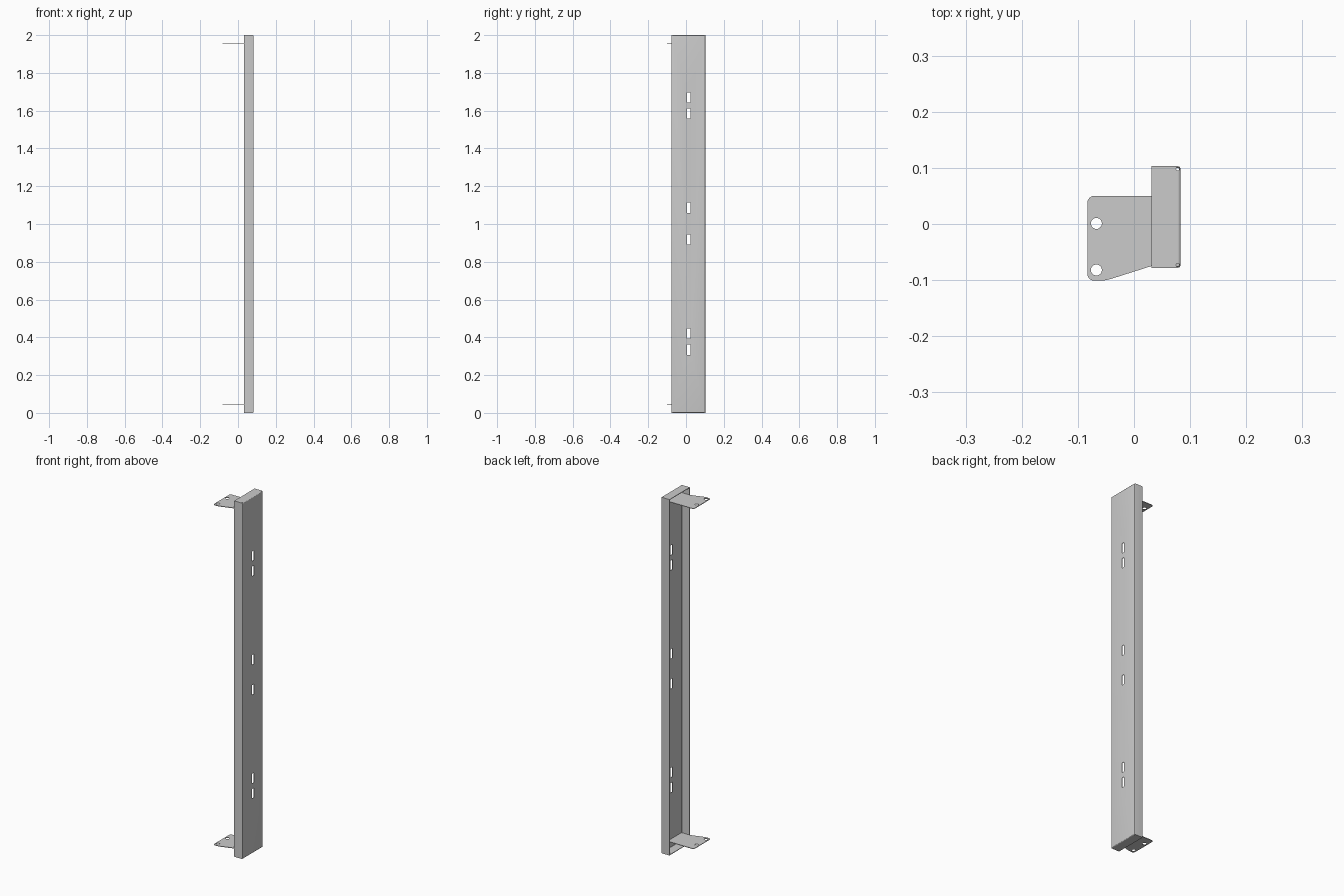
import bpy, bmesh
from mathutils import Matrix, Vector

if "Cube" in bpy.data.objects:
    bpy.data.objects.remove(bpy.data.objects["Cube"])

T = 0.003                                  # sheet thickness
X0, X1, Y0, Y1 = 0.031, 0.083, -0.078, 0.103


def to_object(bm, name):
    bmesh.ops.recalc_face_normals(bm, faces=bm.faces)
    mesh = bpy.data.meshes.new(name)
    bm.to_mesh(mesh)
    bm.free()
    ob = bpy.data.objects.new(name, mesh)
    bpy.context.collection.objects.link(ob)
    return ob


def add_box(bm, centre, size):
    m = Matrix.Translation(centre) @ Matrix.Diagonal((*size, 1))
    return bmesh.ops.create_cube(bm, size=1, matrix=m)["verts"]


def add_pin(bm, centre, radius, depth):
    bmesh.ops.create_cone(bm, cap_ends=True, segments=24, radius1=radius, radius2=radius,
                          depth=depth, matrix=Matrix.Translation(centre))


def cut(ob, bm):
    cutter = to_object(bm, ob.name + "_cutter")
    cutter.hide_render = True
    mod = ob.modifiers.new("holes", "BOOLEAN")
    mod.operation, mod.solver, mod.object = "DIFFERENCE", "EXACT", cutter
    finish(ob)
    bpy.data.objects.remove(cutter)


def finish(ob):
    bpy.ops.object.select_all(action="DESELECT")
    bpy.context.view_layer.objects.active = ob
    ob.select_set(True)
    for mod in list(ob.modifiers):
        bpy.ops.object.modifier_apply(modifier=mod.name)
    bpy.ops.object.shade_smooth_by_angle()


# Folded tray: face plate with four flanges, open towards -x
bm = bmesh.new()
add_box(bm, ((X0 + X1) / 2, (Y0 + Y1) / 2, 1), (X1 - X0, Y1 - Y0, 2))
bm.normal_update()
back = [f for f in bm.faces if f.normal.x < -0.9]
bmesh.ops.delete(bm, geom=back, context="FACES")
bends = [e for e in bm.edges if all(v.co.x > X1 - 0.001 for v in e.verts)]
bmesh.ops.bevel(bm, geom=bends, offset=0.005, segments=4, profile=0.5, affect="EDGES")
# outward normals are needed for an inward wall
tray = to_object(bm, "folded_tray")
c = Vector(((X0 + X1) / 2, (Y0 + Y1) / 2, 1))
front = max(tray.data.polygons, key=lambda p: p.area * (p.center.x > X1 - 0.001))
if front.normal.dot(front.center - c) < 0:
    tray.data.flip_normals()
solid = tray.modifiers.new("sheet", "SOLIDIFY")
solid.thickness, solid.offset = T, -1
solid.use_even_offset = True
finish(tray)

# Slots through the face plate and relief holes at the flange corners
bm = bmesh.new()
for z in (0.335, 0.42, 0.918, 1.087, 1.585, 1.67):
    add_box(bm, (X1, 0.015, z), (0.03, 0.018, 0.055))
for z in (0, 2):
    for y in (Y0 + 0.005, Y1 - 0.005):
        add_pin(bm, (X1 - 0.005, y, z), 0.003, 0.02)
cut(tray, bm)

# Mounting brackets near both ends, reaching into the tray
OUTLINE = [(-0.083, 0.05), (-0.083, -0.101), (-0.051, -0.101), (X0, Y0 + T),
           (X1 - T, Y0 + T), (X1 - T, 0.05)]
for name, z in (("lower_bracket", 0.046), ("upper_bracket", 1.957)):
    bm = bmesh.new()
    vs = [bm.verts.new((x, y, z - T / 2)) for x, y in OUTLINE]
    face = bm.faces.new(vs)
    for v, r in zip(vs[:3], (0.012, 0.012, 0.010)):
        bmesh.ops.bevel(bm, geom=[v], offset=r, segments=6, profile=0.5, affect="VERTICES")
    ext = bmesh.ops.extrude_face_region(bm, geom=bm.faces[:])["geom"]
    bmesh.ops.translate(bm, vec=(0, 0, T),
                        verts=[g for g in ext if isinstance(g, bmesh.types.BMVert)])
    bracket = to_object(bm, name)
    holes = bmesh.new()
    for y in (0.001, -0.082):
        add_pin(holes, (-0.067, y, z), 0.0098, 0.03)
    cut(bracket, holes)
